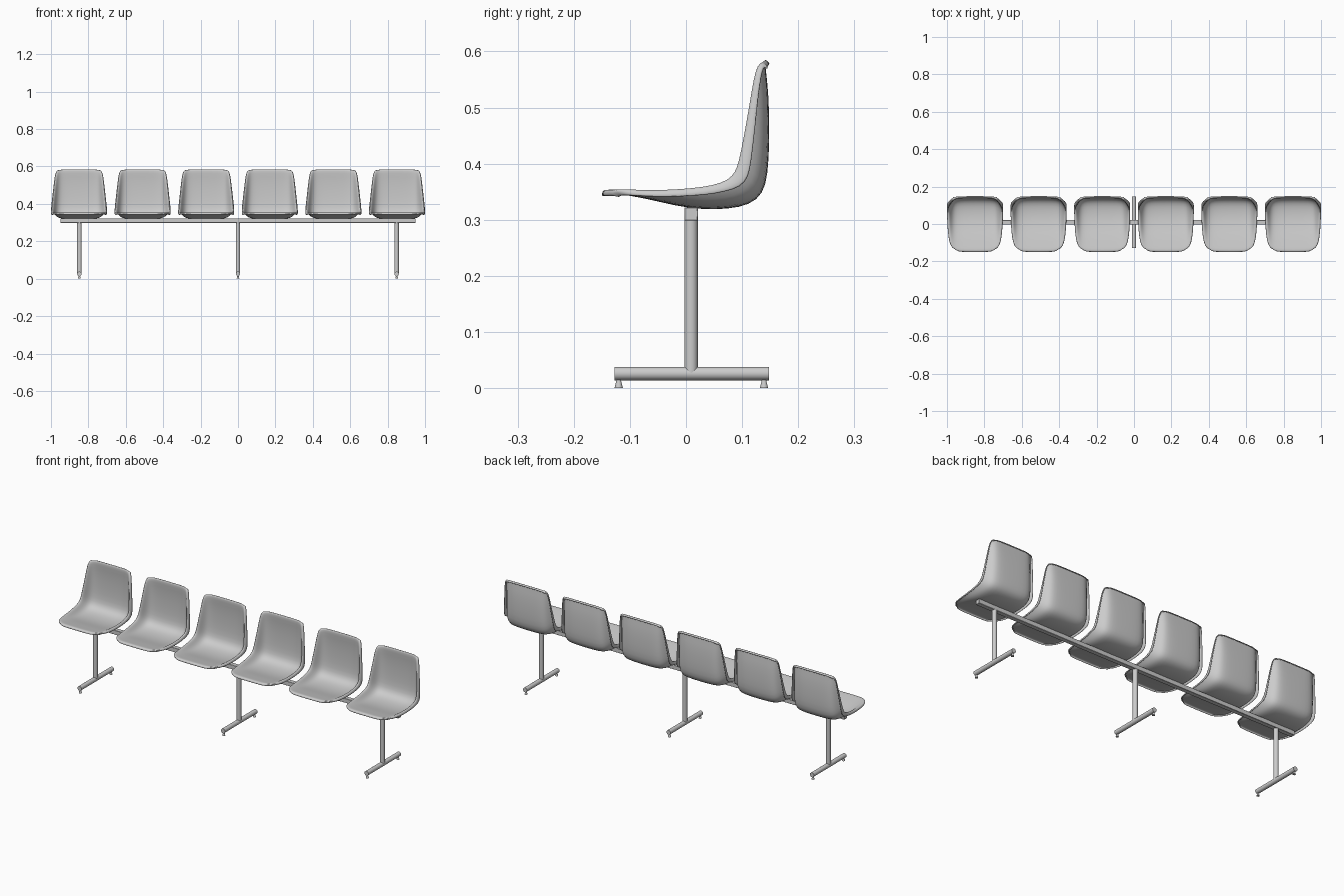
import bpy, bmesh, math
from mathutils import Vector

if "Cube" in bpy.data.objects:
    bpy.data.objects.remove(bpy.data.objects["Cube"])

# Seat stations, front lip to top roll: centre (y,z), rim (y,z), flange edge (y,z), half width
ST = [
    (-.150, .342, -.132, .342, -.118, .339, .117),
    (-.150, .351, -.133, .351, -.118, .342, .120),
    (-.142, .355, -.121, .355, -.108, .343, .132),
    (-.120, .350, -.095, .354, -.090, .343, .139),
    (-.070, .342, -.060, .353, -.060, .341, .144),
    (-.020, .329, -.015, .355, -.015, .341, .148),
    (.030, .322, .030, .359, .035, .344, .150),
    (.075, .323, .065, .367, .070, .350, .151),
    (.112, .330, .082, .379, .098, .358, .151),
    (.134, .348, .090, .395, .112, .375, .150),
    (.142, .380, .096, .420, .117, .405, .147),
    (.145, .440, .106, .470, .123, .460, .141),
    (.144, .520, .117, .535, .130, .530, .133),
    (.138, .568, .123, .566, .135, .560, .128),
    (.138, .584, .131, .580, .139, .572, .121),
    (.144, .586, .139, .581, .142, .572, .117),
    (.150, .577, .146, .573, .147, .569, .117),
]
# Half cross-section: width fraction, centre-to-rim blend, rim-to-flange blend
SEC = [(0, 0, 0), (.4, .01, 0), (.64, .07, 0), (.77, .25, 0), (.85, .6, 0),
       (.905, .92, 0), (.95, 1, 0), (.985, 1, .25), (1, 1, 1)]
SECTION = [(-f, a, b) for f, a, b in reversed(SEC[1:])] + SEC


def finish(name, bm, loc=(0, 0, 0), angle=40):
    me = bpy.data.meshes.new(name)
    bm.to_mesh(me)
    bm.free()
    ob = bpy.data.objects.new(name, me)
    bpy.context.collection.objects.link(ob)
    ob.location = loc
    bpy.ops.object.select_all(action='DESELECT')
    ob.select_set(True)
    bpy.context.view_layer.objects.active = ob
    bpy.ops.object.shade_smooth_by_angle(angle=math.radians(angle))
    return ob


def rod(name, p, q, r1, r2=None, sides=24):
    p, q = Vector(p), Vector(q)
    bm = bmesh.new()
    bmesh.ops.create_cone(bm, cap_ends=True, segments=sides, radius1=r1,
                          radius2=r1 if r2 is None else r2, depth=(q - p).length)
    bmesh.ops.rotate(bm, verts=bm.verts, matrix=(q - p).to_track_quat('Z', 'Y').to_matrix())
    return finish(name, bm, (p + q) / 2)


def seat(name, x):
    bm = bmesh.new()
    rows = []
    for yc, zc, yr, zr, yf, zf, w in ST:
        c, r, fl = Vector((yc, zc)), Vector((yr, zr)), Vector((yf, zf))
        row = []
        for f, a, b in SECTION:
            p = c.lerp(r, a) + (fl - r) * b
            row.append(bm.verts.new((f * w, p.x, p.y)))
        rows.append(row)
    for r0, r1 in zip(rows, rows[1:]):
        for i in range(len(r0) - 1):
            bm.faces.new((r0[i], r0[i + 1], r1[i + 1], r1[i]))
    ob = finish(name, bm, (x, 0, 0), 180)
    sol = ob.modifiers.new("shell thickness", 'SOLIDIFY')
    sol.thickness = .004
    sol.offset = -1
    sub = ob.modifiers.new("smooth shell", 'SUBSURF')
    sub.levels = sub.render_levels = 1


# Moulded seats
for i in range(6):
    seat(f"seat_{i + 1}", -.85 + .34 * i)

# Square support beam
YB = .009
bm = bmesh.new()
bmesh.ops.create_cube(bm, size=1)
bmesh.ops.scale(bm, verts=bm.verts, vec=(1.9, .024, .023))
bmesh.ops.bevel(bm, geom=bm.edges[:], offset=.001, segments=1, affect='EDGES')
finish("support_beam", bm, (0, YB, .3105))

# Posts, floor bars and glides
for i, x in enumerate((-.848, 0, .848), 1):
    rod(f"post_{i}", (x, YB, .027), (x, YB, .300), .012)
    rod(f"floor_bar_{i}", (x, -.127, .026), (x, .148, .026), .012)
    for side, y in (("front", -.120), ("back", .139)):
        rod(f"{side}_glide_{i}", (x, y, 0), (x, y, .016), .0075, .0035, 16)
